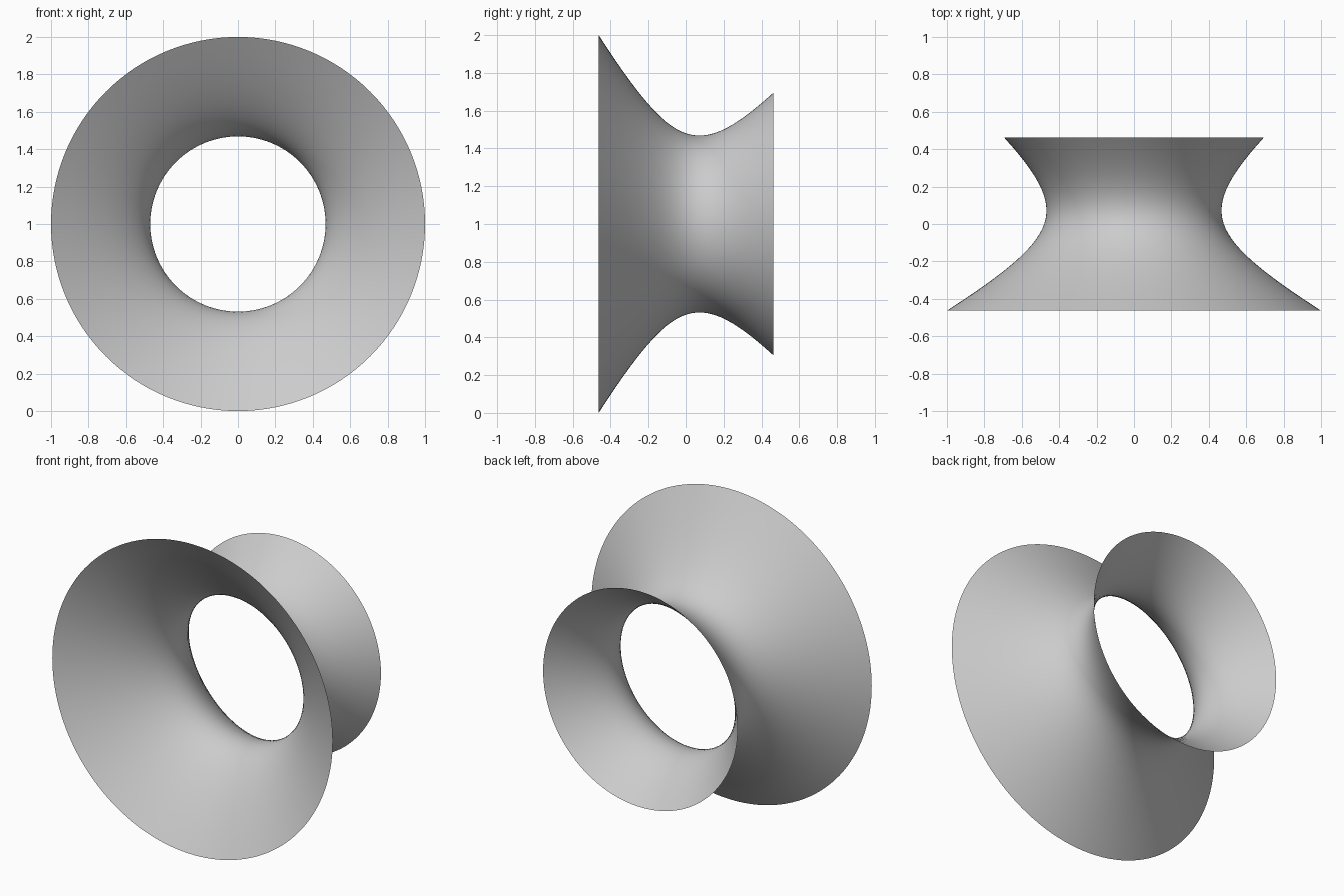
import bpy
import bmesh
import math

if "Cube" in bpy.data.objects:
    bpy.data.objects.remove(bpy.data.objects["Cube"], do_unlink=True)

SIDES = 128
STEPS = 24


def flare_profile(t):
    """Weighted quadratic curve: position along y and radius."""
    a, b, c = (1 - t) ** 2, 3.6 * t * (1 - t), t * t
    total = a + b + c
    y = (-0.463 * a + 0.003 * b + 0.463 * c) / total
    radius = (a + 0.275 * b + 0.695 * c) / total
    return y, radius


# Grey surface colour
grey = bpy.data.materials.new("plain grey")
grey.use_nodes = True
colour = (0.6, 0.6, 0.6, 1)
grey.diffuse_color = colour
grey.node_tree.nodes["Principled BSDF"].inputs["Base Color"].default_value = colour

# Open waisted tube: rings swept about the y axis
bm = bmesh.new()
rings = []
for i in range(STEPS + 1):
    y, r = flare_profile(i / STEPS)
    angles = [math.tau * k / SIDES for k in range(SIDES)]
    rings.append([bm.verts.new((r * math.cos(a), y, 1 + r * math.sin(a)))
                  for a in angles])
for near, far in zip(rings, rings[1:]):
    for k in range(SIDES):
        n = (k + 1) % SIDES
        bm.faces.new((near[k], far[k], far[n], near[n]))
bm.normal_update()

mesh = bpy.data.meshes.new("flared_tube")
bm.to_mesh(mesh)
bm.free()
mesh.materials.append(grey)
mesh.shade_smooth()
tube = bpy.data.objects.new("flared_tube", mesh)
bpy.context.collection.objects.link(tube)
